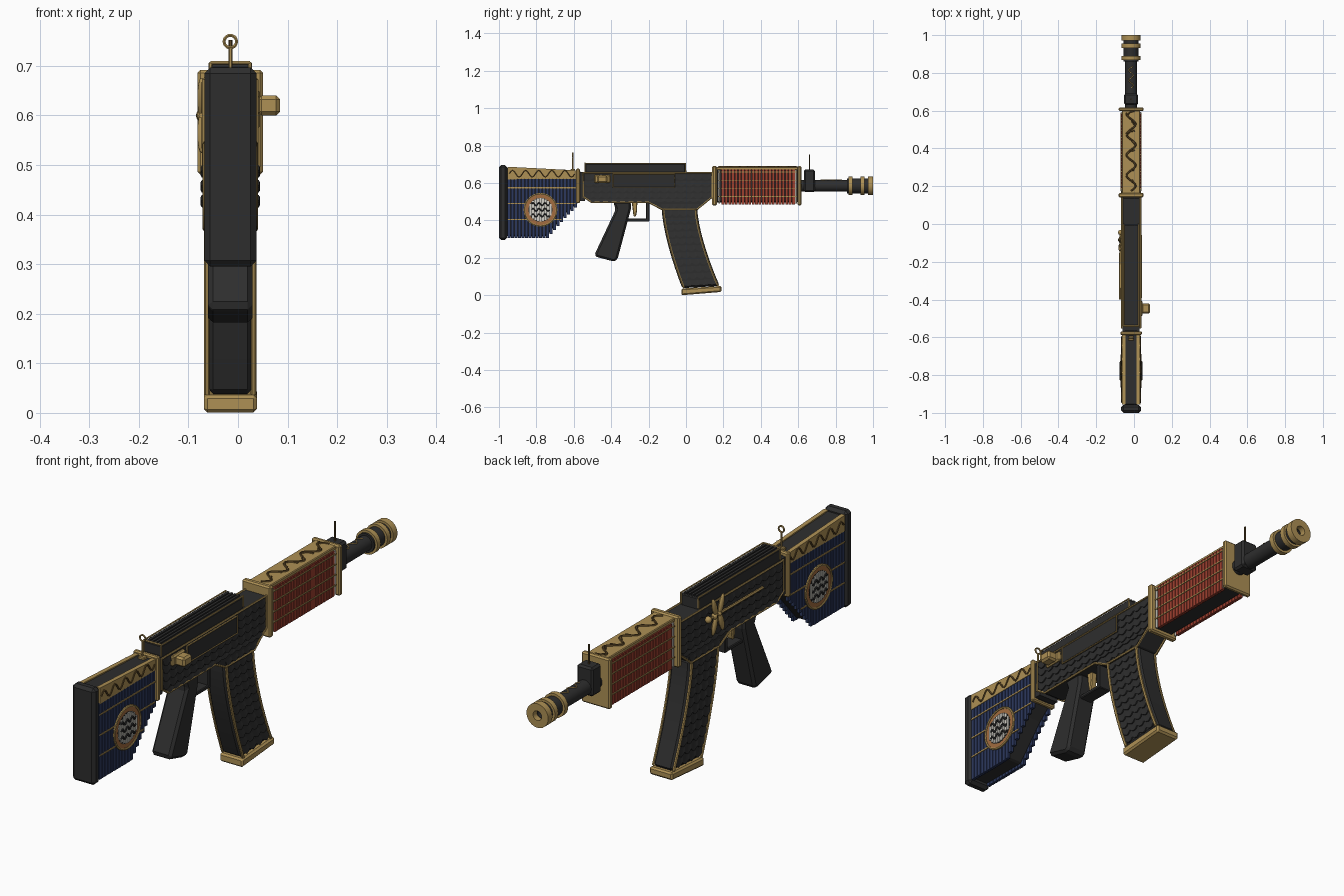
import bpy, bmesh, math
from mathutils import Vector, Matrix

if "Cube" in bpy.data.objects:
    bpy.data.objects.remove(bpy.data.objects["Cube"])

CX = -0.0155  # centre line of the body


def material(name, rgb):
    m = bpy.data.materials.new(name)
    m.use_nodes = True
    m.diffuse_color = (*rgb, 1)
    m.node_tree.nodes["Principled BSDF"].inputs["Base Color"].default_value = (*rgb, 1)
    return m


DARK = material("charcoal", (.027, .027, .027))
GOLD = material("antique gold", (.42, .28, .09))
RED = material("lacquer red", (.34, .05, .028))
BLUE = material("navy blue", (.025, .04, .11))
CREAM = material("cream", (.66, .64, .58))
BROWN = material("dark bronze", (.11, .065, .02))
COPPER = material("copper", (.36, .15, .05))


def finish(name, bm, mat, bevel=0, smooth=False):
    bmesh.ops.recalc_face_normals(bm, faces=bm.faces)
    me = bpy.data.meshes.new(name)
    bm.to_mesh(me)
    bm.free()
    return place(name, me, mat, bevel, smooth)


def place(name, me, mat, bevel=0, smooth=False):
    me.materials.clear()
    me.materials.append(mat)
    if smooth:
        for p in me.polygons:
            p.use_smooth = True
        me.set_sharp_from_angle(angle=math.radians(40))
    ob = bpy.data.objects.new(name, me)
    ob.location.x = CX
    bpy.context.collection.objects.link(ob)
    if bevel:
        mod = ob.modifiers.new("edge bevel", "BEVEL")
        mod.width, mod.segments, mod.limit_method = bevel, 1, "ANGLE"
    return ob


def add_prism(bm, pts, x0, x1):
    a = [bm.verts.new((x0, y, z)) for y, z in pts]
    b = [bm.verts.new((x1, y, z)) for y, z in pts]
    bm.faces.new(a)
    bm.faces.new(b[::-1])
    for i in range(len(a)):
        j = i - 1
        bm.faces.new((a[j], a[i], b[i], b[j]))


def rect(y0, y1, z0, z1):
    return [(y0, z0), (y1, z0), (y1, z1), (y0, z1)]


def prism(name, pts, x0, x1, mat, bevel=0):
    bm = bmesh.new()
    add_prism(bm, pts, x0, x1)
    return finish(name, bm, mat, bevel)


def slab(name, y0, y1, z0, z1, hw, mat, bevel=0):
    return prism(name, rect(y0, y1, z0, z1), -hw, hw, mat, bevel)


def tube(name, pts, r, mat, cyclic=False):
    cu = bpy.data.curves.new(name, "CURVE")
    cu.dimensions, cu.bevel_depth, cu.bevel_resolution, cu.use_fill_caps = "3D", r, 1, True
    sp = cu.splines.new("POLY")
    sp.points.add(len(pts) - 1)
    for p, co in zip(sp.points, pts):
        p.co = (*co, 1)
    sp.use_cyclic_u = cyclic
    tmp = bpy.data.objects.new("path", cu)
    bpy.context.collection.objects.link(tmp)
    dg = bpy.context.evaluated_depsgraph_get()
    me = bpy.data.meshes.new_from_object(tmp.evaluated_get(dg))
    bpy.data.objects.remove(tmp)
    me.name = name
    return place(name, me, mat, smooth=True)


def lathe(name, y0, y1, r, z, mat, bore=0.0, n=24):
    bm = bmesh.new()
    rings = [[bm.verts.new((rr * math.cos(k * math.tau / n), y, z + rr * math.sin(k * math.tau / n)))
              for k in range(n)] for rr, y in ((bore or .001, y0), (r, y0), (r, y1), (bore or .001, y1))]
    for i in range(4):
        for k in range(n):
            bm.faces.new((rings[i - 1][k], rings[i - 1][k - 1], rings[i][k - 1], rings[i][k]))
    return finish(name, bm, mat, smooth=True)


def scale_row(bm, s, hw, a, b, drop, n):
    # overlapping strip that flares outward to a scalloped lower edge
    a, b, drop = Vector(a), Vector(b), Vector(drop)
    prev = None
    for i in range(n * 4 + 1):
        t = i / (n * 4)
        p = a.lerp(b, t)
        q = p + drop * (.7 + .4 * abs(math.sin(math.pi * n * t)))
        cur = [bm.verts.new((s * hw, *p)), bm.verts.new((s * (hw + .006), *q)), bm.verts.new((s * hw, *q))]
        if prev:
            for k in range(3):
                bm.faces.new((prev[k - 1], prev[k], cur[k], cur[k - 1]))
        else:
            bm.faces.new(cur)
        prev = cur
    bm.faces.new(prev)


def circle(cy, cz, r, n=28):
    return [(cy + r * math.cos(k * math.tau / n), cz + r * math.sin(k * math.tau / n)) for k in range(n)]


# Stock
def stock_bottom(y):
    if y < -.75:
        return .305
    return min(.305 + (y + .75) * 1.125, .44 + (y + .63) * .9) if y < -.63 else .44 + (y + .63) * .9


slab("butt_pad", -1, -.957, .295, .697, .0525, DARK, .012)
prism("stock_core", [(-.96, .315), (-.75, .315), (-.63, .45), (-.56, .51), (-.56, .662), (-.96, .682)],
      -.037, .037, DARK, .006)
MY, MZ = -.778, .457
for s, side in ((1, "left"), (-1, "right")):
    bm = bmesh.new()
    pitch = .375 / 20
    for i in range(20):
        y = -.955 + i * pitch
        add_prism(bm, rect(y, y + pitch * .82, stock_bottom(y), .625), s * .034, s * .046)
    finish("stock_slats_" + side, bm, BLUE)
    for z, y1 in ((.575, -.585), (.49, -.59), (.405, -.665)):
        slab_pts = rect(-.955, y1, z - .003, z + .003)
        prism("stock_cord_" + side, slab_pts, s * .04, s * .049, GOLD)
    prism("stock_inlay_" + side, [(-.955, .62), (-.585, .622), (-.585, .668), (-.955, .687)],
          s * .03, s * .048, GOLD)
    tube("stock_vine_" + side, [(s * .048, -.945 + .35 * t / 40, .65 + .018 * math.sin(t * .785))
                               for t in range(41)], .0045, BROWN)
    # Medallion with waves
    prism("medallion_" + side, circle(MY, MZ, .084), s * .035, s * .051, COPPER)
    prism("medallion_field_" + side, circle(MY, MZ, .064), s * .045, s * .052, DARK)
    tube("medallion_rim_" + side, [(s * .051, y, z) for y, z in circle(MY, MZ, .086)], .005, GOLD, True)
    bm = bmesh.new()
    for i in range(-4, 5):
        h = math.sqrt(.062 ** 2 - (i * .0135) ** 2)
        add_prism(bm, rect(MY + i * .0135 - .005, MY + i * .0135 + .005, MZ - h, MZ + h), s * .045, s * .055)
    finish("medallion_slats_" + side, bm, CREAM)
    for z in (-.03, 0, .03):
        tube("medallion_wave_" + side, [(s * .055, MY + (t - 12) * .004, MZ + z + .008 * math.sin(t * .785))
                                       for t in range(25)], .005, DARK)

# Rear collar and ring sight
slab("rear_collar", -.588, -.568, .492, .677, .057, GOLD, .005)
slab("rear_neck", -.57, -.54, .505, .66, .045, DARK)
tube("rear_sight_post", [(0, -.605, .66), (0, -.605, .735)], .004, GOLD)
tube("rear_sight_ring", [(x, -.605, z) for x, z in circle(0, .749, .0125, 20)], .0035, GOLD, True)
slab("rear_sight_base", -.617, -.593, .66, .675, .014, GOLD, .003)

# Receiver
BODY = [(-.55, .527), (-.505, .497), (-.2, .497), (-.13, .46), (.06, .46), (.14, .525), (.14, .655), (-.55, .655)]
prism("receiver", BODY, -.048, .048, DARK, .004)
for s, side in ((1, "left"), (-1, "right")):
    bm = bmesh.new()
    for k in range(4):
        z = .648 - k * .033
        scale_row(bm, s, .047, (-.54, z), (.13, z), (0, -.03), 15)
    scale_row(bm, s, .047, (-.52, .518), (.11, .518), (0, -.018), 14)
    scale_row(bm, s, .047, (-.13, .492), (.07, .492), (0, -.026), 5)
    finish("receiver_scales_" + side, bm, DARK)
    tube("receiver_trim_" + side, [(s * .049, y, z) for y, z in BODY], .005, GOLD, True)
    tube("cover_trim_" + side, [(s * .04, -.54, .66), (s * .04, -.54, .705), (s * .04, -.002, .705),
                               (s * .04, -.002, .66)], .004, GOLD)
slab("top_cover", -.54, -.002, .64, .703, .041, DARK, .005)
bm = bmesh.new()
for x in (-.024, -.008, .008, .024):
    add_prism(bm, rect(-.535, -.005, .7, .708), x - .005, x + .005)
finish("cover_ribs", bm, DARK)
tube("cover_rear_trim", [(-.04, -.54, .706), (.04, -.54, .706)], .004, GOLD)

# Ejection port and charging handle
PORT = rect(-.39, -.06, .577, .648)
prism("ejection_port", PORT, .04, .055, DARK)
tube("port_trim", [(.055, y, z) for y, z in PORT], .0035, GOLD, True)
prism("handle_plate", rect(-.49, -.405, .6, .643), .04, .06, GOLD, .006)
prism("charging_handle", rect(-.475, -.42, .6, .64), .055, .1005, GOLD, .008)

# Winged ornament
tube("ornament_tail", [(-.056, -.05, .6), (-.058, -.4, .6)], .006, GOLD)
bm = bmesh.new()
for sz in (1, -1):
    for sy in (1, -1):
        mat = (Matrix.Translation((-.058, -.105 + sy * .022, .6 + sz * .036))
               @ Matrix.Rotation(-sy * sz * .3, 4, "X") @ Matrix.Diagonal((.009, .014, .042, 1)))
        bmesh.ops.create_uvsphere(bm, u_segments=10, v_segments=8, radius=1, matrix=mat)
for y, r in ((-.045, .014), (-.085, .013), (-.115, .011)):
    bmesh.ops.create_uvsphere(bm, u_segments=10, v_segments=8, radius=r, matrix=Matrix.Translation((-.056, y, .6)))
finish("ornament_wings", bm, GOLD, smooth=True)

# Grip, trigger and guard
prism("grip", [(-.39, .5), (-.375, .46), (-.49, .215), (-.478, .205), (-.385, .18), (-.367, .19), (-.295, .46),
               (-.295, .5)], -.045, .045, DARK, .014)
slab("trigger_guard", -.325, -.195, .395, .41, .028, DARK, .003)
slab("guard_front", -.213, -.195, .4, .5, .028, DARK, .003)
prism("trigger", [(-.29, .5), (-.26, .5), (-.262, .45), (-.268, .42), (-.28, .42), (-.284, .45)],
      -.014, .014, GOLD, .004)

# Magazine
def mag_rear(t):
    return (-.13 + .11 * t ** 1.5, .465 - .427 * t)


def mag_front(t):
    return (.06 + .12 * t ** 1.5, .465 - .415 * t)


steps = [i / 12 for i in range(13)]
prism("magazine", [mag_rear(t) for t in steps] + [mag_front(t) for t in steps[::-1]], -.045, .045, DARK, .01)
for s, side in ((1, "left"), (-1, "right")):
    bm = bmesh.new()
    for k in range(11):
        t = .02 + k * .088
        a, b = Vector(mag_rear(t)), Vector(mag_front(t))
        drop = (Vector(mag_rear(t + .075)) - a)
        scale_row(bm, s, .044, a.lerp(b, .07), a.lerp(b, .93), drop, 4)
    finish("magazine_scales_" + side, bm, DARK)
    for edge, fn, dy in (("rear", mag_rear, .009), ("front", mag_front, -.009)):
        tube("magazine_trim_" + edge + "_" + side, [(s * .047, fn(t)[0] + dy, fn(t)[1]) for t in steps], .006, GOLD)
prism("magazine_base", [(-.025, 0), (.19, .018), (.19, .05), (-.025, .036)], -.0535, .0535, GOLD, .007)

# Handguard
slab("front_collar", .14, .165, .48, .692, .066, GOLD, .006)
slab("handguard_core", .16, .6, .495, .68, .043, DARK, .008)
slab("handguard_cap", .16, .6, .67, .686, .048, GOLD, .003)
slab("end_collar", .597, .618, .48, .69, .066, GOLD, .006)
wave = [(.024 * math.sin(t * .5), .175 + .415 * t / 48, .686) for t in range(49)]
tube("cap_vine", wave, .005, BROWN)
for i in range(4, 48, 6):
    x, y, z = wave[i]
    tube("vine_leaf", [(x, y, z), (x * .3, y + .02, z), (-x * .3 + .012, y + .025, z)], .004, BROWN)
for s, side in ((1, "left"), (-1, "right")):
    bm = bmesh.new()
    pitch = .395 / 22
    for i in range(22):
        y = .19 + i * pitch
        add_prism(bm, rect(y, y + pitch * .82, .485, .672), s * .04, s * .053)
    finish("handguard_slats_" + side, bm, RED)
    for z in (.658, .615, .572, .529):
        prism("handguard_cord_" + side, rect(.175, .59, z - .0025, z + .0025), s * .045, s * .056, GOLD)
    for y in (.178, .588):
        tube("end_cord_" + side, [(s * .049, y, .49), (s * .049, y, .67)], .005, CREAM)

# Barrel, gas block and muzzle
BZ = .585
lathe("barrel", .6, .87, .031, BZ, DARK)
slab("gas_block", .63, .69, .552, .672, .037, DARK, .008)
tube("front_sight", [(0, .66, .665), (0, .66, .752)], .004, BROWN)
tube("barrel_vine", [(.012 * math.sin(t * .7), .72 + t * .006, BZ + .0305) for t in range(20)], .0025, GOLD)
lathe("muzzle_body", .86, .975, .04, BZ, DARK, .018)
for y0, y1, r in ((.868, .89, .05), (.933, .955, .05), (.972, 1, .05)):
    lathe("muzzle_ring", y0, y1, r, BZ, GOLD, .02)
lathe("bore_plug", .86, .95, .021, BZ, DARK)
